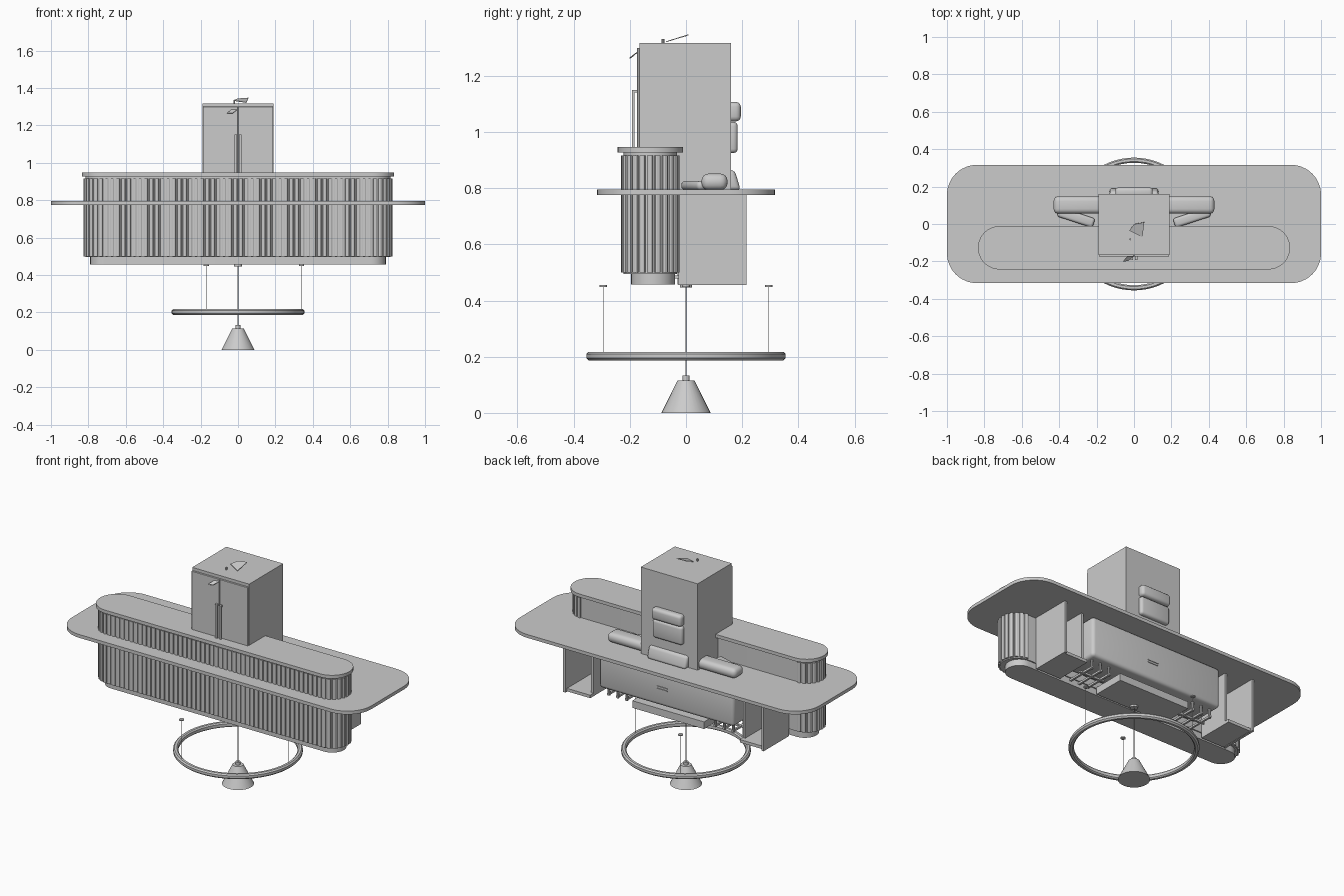
import bpy, bmesh, math
from mathutils import Vector

old = bpy.data.objects.get("Cube")
if old:
    bpy.data.objects.remove(old)

grey = bpy.data.materials.new("plain_grey")
grey.use_nodes = True
COLOUR = (0.6, 0.6, 0.6, 1)
grey.diffuse_color = COLOUR
grey.node_tree.nodes["Principled BSDF"].inputs["Base Color"].default_value = COLOUR


def finish(name, bm, smooth=False):
    bmesh.ops.recalc_face_normals(bm, faces=bm.faces)
    mesh = bpy.data.meshes.new(name)
    bm.to_mesh(mesh)
    bm.free()
    mesh.materials.append(grey)
    obj = bpy.data.objects.new(name, mesh)
    bpy.context.collection.objects.link(obj)
    if smooth:
        bpy.ops.object.select_all(action="DESELECT")
        obj.select_set(True)
        bpy.context.view_layer.objects.active = obj
        bpy.ops.object.shade_smooth_by_angle(angle=math.radians(35))
    return obj


def box(name, xs, ys, zs, bevel=0, segments=3):
    """Box from its x, y and z ranges, with optional rounded edges."""
    bm = bmesh.new()
    bmesh.ops.create_cube(bm, size=1)
    for v in bm.verts:
        v.co = Vector([(r[0] + r[1]) / 2 + c * (r[1] - r[0]) for r, c in zip((xs, ys, zs), v.co)])
    if bevel:
        bmesh.ops.bevel(bm, geom=bm.edges[:], offset=bevel, segments=segments,
                        profile=0.5, affect="EDGES")
    return finish(name, bm, bevel > 0)


def prism(name, outline, z0, z1, smooth=False):
    """Upright solid from a 2D outline."""
    bm = bmesh.new()
    face = bm.faces.new([bm.verts.new((x, y, z0)) for x, y in outline])
    top = bmesh.ops.extrude_face_region(bm, geom=[face])
    for v in top["geom"]:
        if isinstance(v, bmesh.types.BMVert):
            v.co.z = z1
    return finish(name, bm, smooth)


def cone(name, x, y, z0, z1, r0, r1, sides=24):
    bm = bmesh.new()
    bmesh.ops.create_cone(bm, cap_ends=True, segments=sides, radius1=r0, radius2=r1, depth=z1 - z0)
    bmesh.ops.translate(bm, verts=bm.verts, vec=(x, y, (z0 + z1) / 2))
    return finish(name, bm, True)


def rounded_rect(hx, hy, r, cy=0, steps=12):
    """Outline with round corners; r equal to hy gives a stadium."""
    pts = []
    for q, (sx, sy) in enumerate(((1, 1), (-1, 1), (-1, -1), (1, -1))):
        for i in range(steps + 1):
            a = (q + i / steps) * math.pi / 2
            p = (sx * (hx - r) + r * math.cos(a), cy + sy * (hy - r) + r * math.sin(a))
            if not pts or math.dist(p, pts[-1]) > 1e-5:
                pts.append(p)
    if math.dist(pts[0], pts[-1]) < 1e-5:
        pts.pop()
    return pts


def fluted_outline(hx, cy, r, pitch, depth):
    """Stadium outline with raised slats on the front and ends, flat at the back."""
    straight, arc = 2 * (hx - r), math.pi * r
    total = straight + 2 * arc
    count = round(total / pitch)
    pts = []
    for i in range(count):
        for frac, out in ((0.08, 0), (0.16, 0.75), (0.35, 1), (0.65, 1), (0.84, 0.75), (0.92, 0)):
            s = (i + frac) * total / count
            if s < arc:
                a, c = math.pi / 2 + s / r, -(hx - r)
            elif s < arc + straight:
                a, c = 1.5 * math.pi, -(hx - r) + s - arc
            else:
                a, c = 1.5 * math.pi + (s - arc - straight) / r, hx - r
            d = r - depth * (1 - out)
            pts.append((c + d * math.cos(a), cy + d * math.sin(a)))
    return pts


# Counter: large slab, fluted body, raised top and recessed plinth
prism("counter_slab", rounded_rect(1, 0.316, 0.16), 0.775, 0.795, True)
MID = -0.127
prism("fluted_body", fluted_outline(0.825, MID, 0.104, 0.03, 0.013), 0.5, 0.917)
prism("body_core", rounded_rect(0.815, 0.095, 0.095, MID), 0.495, 0.93, True)
prism("raised_top", rounded_rect(0.834, 0.116, 0.116, MID), 0.927, 0.947, True)
prism("plinth", rounded_rect(0.79, 0.078, 0.078, MID + 0.01), 0.457, 0.5, True)

# Tall cupboard with two doors and handles
box("cupboard", (-0.19, 0.19), (-0.165, 0.16), (0.795, 1.317))
for side, s in (("left", 1), ("right", -1)):
    box(side + "_door", sorted((s * 0.001, s * 0.188)), (-0.175, -0.165), (0.8, 1.3), 0.002, 1)
    bar = sorted((s * 0.006, s * 0.02))
    box(side + "_handle", bar, (-0.192, -0.184), (0.85, 1.15))
    for z in (0.85, 1.14):
        box(side + "_handle_post", bar, (-0.186, -0.174), (z, z + 0.01))


# Thin leaf ornaments
def leaf(name, points):
    bm = bmesh.new()
    bm.faces.new([bm.verts.new(p) for p in points])
    obj = finish(name, bm)
    obj.modifiers.new("thickness", "SOLIDIFY").thickness = 0.003


leaf("top_leaf", [(-0.025, -0.035, 1.331), (0, 0, 1.341), (0.055, 0.01, 1.345), (0.045, -0.07, 1.32)])
leaf("front_leaf", [(-0.06, -0.2, 1.262), (-0.03, -0.195, 1.263), (0, -0.17, 1.285), (-0.035, -0.172, 1.282)])
cone("top_knob", -0.02, -0.082, 1.315, 1.332, 0.005, 0.005, 8)

# Cushions behind the cupboard and the arms beside it
box("upper_back_cushion", (-0.1, 0.1), (0.14, 0.195), (1.038, 1.107), 0.017)
box("lower_back_cushion", (-0.1, 0.1), (0.14, 0.184), (0.925, 1.036), 0.015)
seat = box("seat_cushion", (-0.13, 0.13), (0.14, 0.195), (0.792, 0.865), 0.015)
for v in seat.data.vertices:
    if v.co.y > 0.16:
        v.co.y -= (v.co.z - 0.792) * 0.3
for side, s in (("left", 1), ("right", -1)):
    box(side + "_arm", sorted((s * 0.1, s * 0.43)), (0.055, 0.148), (0.793, 0.852), 0.026, 4)
    pad = box(side + "_arm_pad", (-0.1, 0.1), (-0.026, 0.026), (0.793, 0.826), 0.014)
    pad.location = (s * 0.31, 0.035, 0)
    pad.rotation_euler.z = s * math.radians(18)

# Under-counter cabinet and shelving
box("rear_cabinet", (-0.45, 0.45), (-0.03, 0.19), (0.53, 0.775), 0.02)
for z in (0.628, 0.642):
    box("cabinet_pull", (-0.01, 0.06), (0.188, 0.194), (z, z + 0.005))
box("base_platform", (-0.24, 0.24), (-0.03, 0.17), (0.457, 0.5))
for side, s in (("left", 1), ("right", -1)):
    box(side + "_end_panel", sorted((s * 0.655, s * 0.67)), (-0.027, 0.215), (0.455, 0.777))
    box(side + "_inner_panel", sorted((s * 0.5, s * 0.515)), (-0.027, 0.17), (0.475, 0.777))
    box(side + "_floor_shelf", sorted((s * 0.5, s * 0.66)), (-0.027, 0.2), (0.457, 0.475))
    for x in (0.29, 0.35, 0.41):
        box(side + "_rail", sorted((s * x, s * (x + 0.012))), (-0.04, 0.15), (0.478, 0.49))
        cone(side + "_peg", s * (x + 0.006), 0.14, 0.475, 0.54, 0.008, 0.008, 10)
    box(side + "_cross_rail", sorted((s * 0.27, s * 0.44)), (0.06, 0.072), (0.478, 0.49))

# Ring lamp: rounded hoop on three wires
bm = bmesh.new()
profile = [(0.327, 0.193), (0.334, 0.187), (0.347, 0.187), (0.355, 0.195),
           (0.355, 0.209), (0.348, 0.217), (0.334, 0.217), (0.327, 0.21)]
ring = [bm.verts.new((r, 0, z)) for r, z in profile]
edges = [bm.edges.new((ring[i - 1], ring[i])) for i in range(len(ring))]
bmesh.ops.spin(bm, geom=ring + edges, cent=(0, 0, 0), axis=(0, 0, 1),
               angle=2 * math.pi, steps=64, use_merge=True)
bmesh.ops.remove_doubles(bm, verts=bm.verts, dist=0.0001)
finish("ring_lamp", bm, True)
for i in range(3):
    a = i * 2 * math.pi / 3
    x, y = 0.34 * math.cos(a), 0.34 * math.sin(a)
    cone("ring_wire", x, y, 0.21, 0.452, 0.0015, 0.0015, 6)
    cone("ring_mount", x, y, 0.449, 0.455, 0.014, 0.014, 16)

# Cone pendant lamp
cone("pendant_shade", 0, 0, 0, 0.115, 0.088, 0.03, 32)
cone("pendant_cap", 0, 0, 0.112, 0.133, 0.013, 0.013, 16)
cone("pendant_wire", 0, 0, 0.13, 0.452, 0.002, 0.002, 6)
cone("pendant_mount", 0, 0, 0.446, 0.457, 0.022, 0.022, 20)
